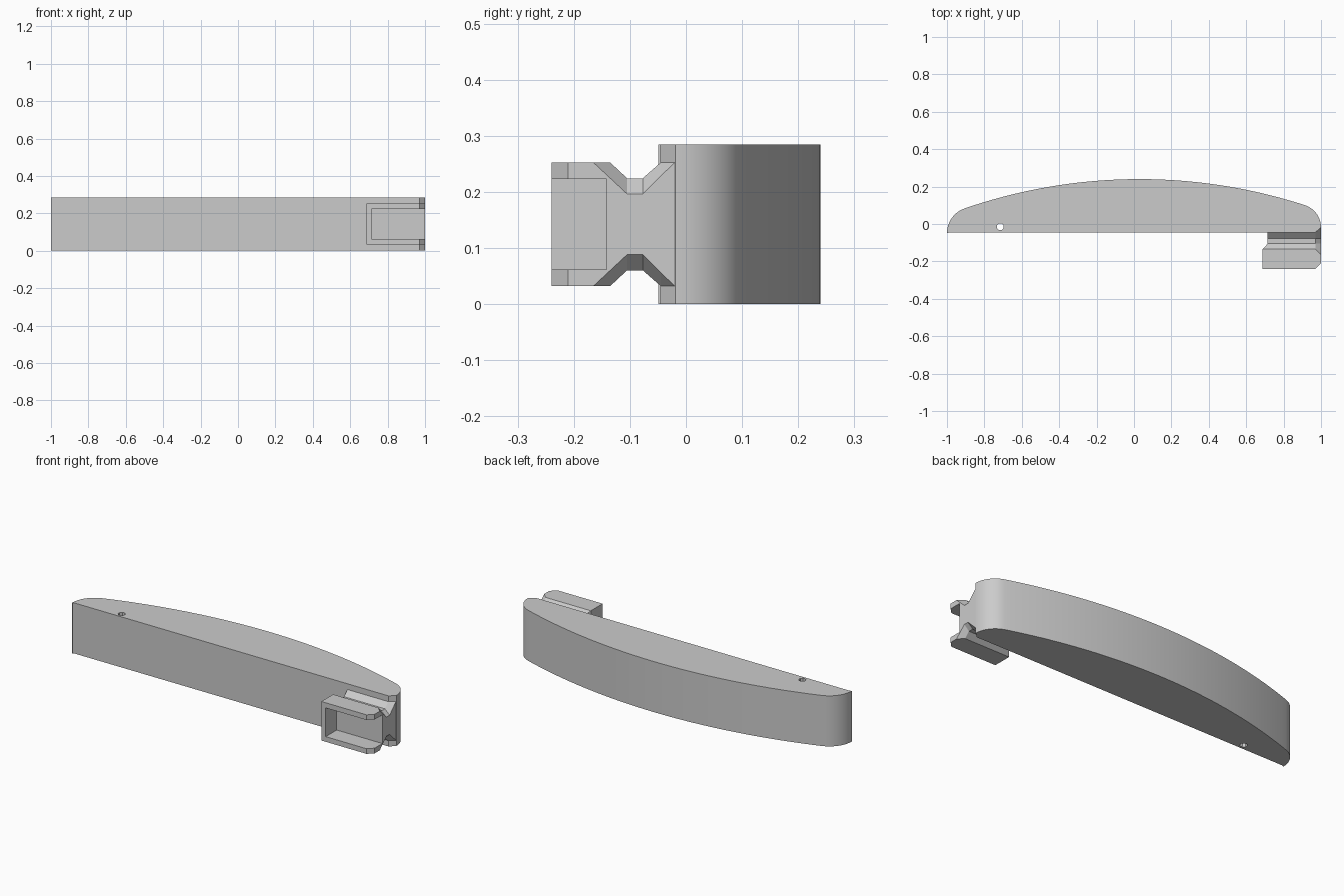
import bpy, bmesh
from math import sin, cos, asin, sqrt, pi, radians

cube = bpy.data.objects.get("Cube")
if cube:
    bpy.data.objects.remove(cube, do_unlink=True)

HEIGHT = 0.285
MID = HEIGHT / 2
FRONT = -0.045

grey = bpy.data.materials.new("plain grey")
grey.use_nodes = True
grey.diffuse_color = (0.6, 0.6, 0.6, 1)
grey.node_tree.nodes["Principled BSDF"].inputs["Base Color"].default_value = (0.6, 0.6, 0.6, 1)


def finish(name, bm):
    """Turn a bmesh into a named grey object."""
    bmesh.ops.remove_doubles(bm, verts=bm.verts, dist=0.0002)
    bmesh.ops.recalc_face_normals(bm, faces=bm.faces)
    mesh = bpy.data.meshes.new(name)
    bm.to_mesh(mesh)
    bm.free()
    mesh.materials.append(grey)
    ob = bpy.data.objects.new(name, mesh)
    bpy.context.collection.objects.link(ob)
    return ob


def loft(name, rings):
    """Skin closed rings of equal point count and cap both ends."""
    bm = bmesh.new()
    loops = [[bm.verts.new(p) for p in ring] for ring in rings]
    count = len(loops[0])
    for a, b in zip(loops, loops[1:]):
        for i in range(count):
            j = (i + 1) % count
            bm.faces.new((a[i], a[j], b[j], b[i]))
    bm.faces.new(loops[0])
    bm.faces.new(loops[-1])
    return finish(name, bm)


def prism(name, outline, z0, z1):
    return loft(name, [[(x, y, z) for x, y in outline] for z in (z0, z1)])


def cut(ob, cutter):
    mod = ob.modifiers.new("cut", 'BOOLEAN')
    mod.operation = 'DIFFERENCE'
    mod.solver = 'EXACT'
    mod.object = cutter
    bpy.context.view_layer.objects.active = ob
    bpy.ops.object.modifier_apply(modifier=mod.name)
    bpy.data.objects.remove(cutter, do_unlink=True)


def arc(cx, cy, r, a0, a1, steps):
    """Points on a circle; angles measured clockwise from +y."""
    angles = [a0 + (a1 - a0) * i / steps for i in range(steps + 1)]
    return [(cx + r * sin(a), cy + r * cos(a)) for a in angles]


# Bowed body: a wide back arc blended into a rounded corner at each end
R, ARC_X, ARC_Y = 2.87, 0.03, -2.63


def corner(side, r):
    cx = side * (1 - r)
    reach = R - r
    return cx, ARC_Y + sqrt(reach ** 2 - (cx - ARC_X) ** 2), asin((cx - ARC_X) / reach)


r_left, r_right = 0.14, 0.125
lx, ly, la = corner(-1, r_left)
rx, ry, ra = corner(1, r_right)
outline = [(-1, FRONT)]
outline += arc(lx, ly, r_left, -pi / 2, la, 12)
outline += arc(ARC_X, ARC_Y, R, la, ra, 48)[1:]
outline += arc(rx, ry, r_right, ra, pi / 2, 12)[1:]
outline += [(0.97, FRONT)]
body = prism("bowed_body", outline, 0, HEIGHT)

# Small through hole near the right end
cut(body, prism("hole_cutter", arc(-0.715, -0.015, 0.019, pi / 8, pi / 8 + 2 * pi * 7 / 8, 7), -0.1, 0.4))

# Clip: y, left x, bevel start x, right x, half height, half height at right edge
stations = [
    (-0.24, 0.688, 0.97, 0.97, 0.11, 0.11),
    (-0.21, 0.688, 1, 1, 0.11, 0.11),
    (-0.165, 0.688, 1, 1, 0.11, 0.11),
    (-0.135, 0.688, 0.97, 1, 0.11, 0.082),
    (-0.105, 0.715, 0.97, 1, 0.082, 0.054),
    (-0.077, 0.715, 0.97, 1, 0.082, 0.054),
    (FRONT, 0.715, 0.97, 1, 0.11, 0.086),
    (-0.02, 0.715, 1, 1, 0.11, 0.11),
]
rings = []
for y, x0, xb, x1, h, hb in stations:
    half = [(x0, h), (xb, h), (x1, hb)]
    rings.append([(x, y, MID + z) for x, z in half]
                 + [(x, y, MID - z) for x, z in reversed(half)])
clip = loft("end_clip", rings)

# Pocket in the clip, open at the front and the left end
cut(clip, prism("pocket_cutter", [(0.715, -0.3), (1.1, -0.3), (1.1, -0.142), (0.715, -0.142)],
                MID - 0.081, MID + 0.081))

# Smooth bow, crisp edges
for ob in bpy.context.selected_objects:
    ob.select_set(False)
body.select_set(True)
bpy.context.view_layer.objects.active = body
bpy.ops.object.shade_smooth_by_angle(angle=radians(25))
